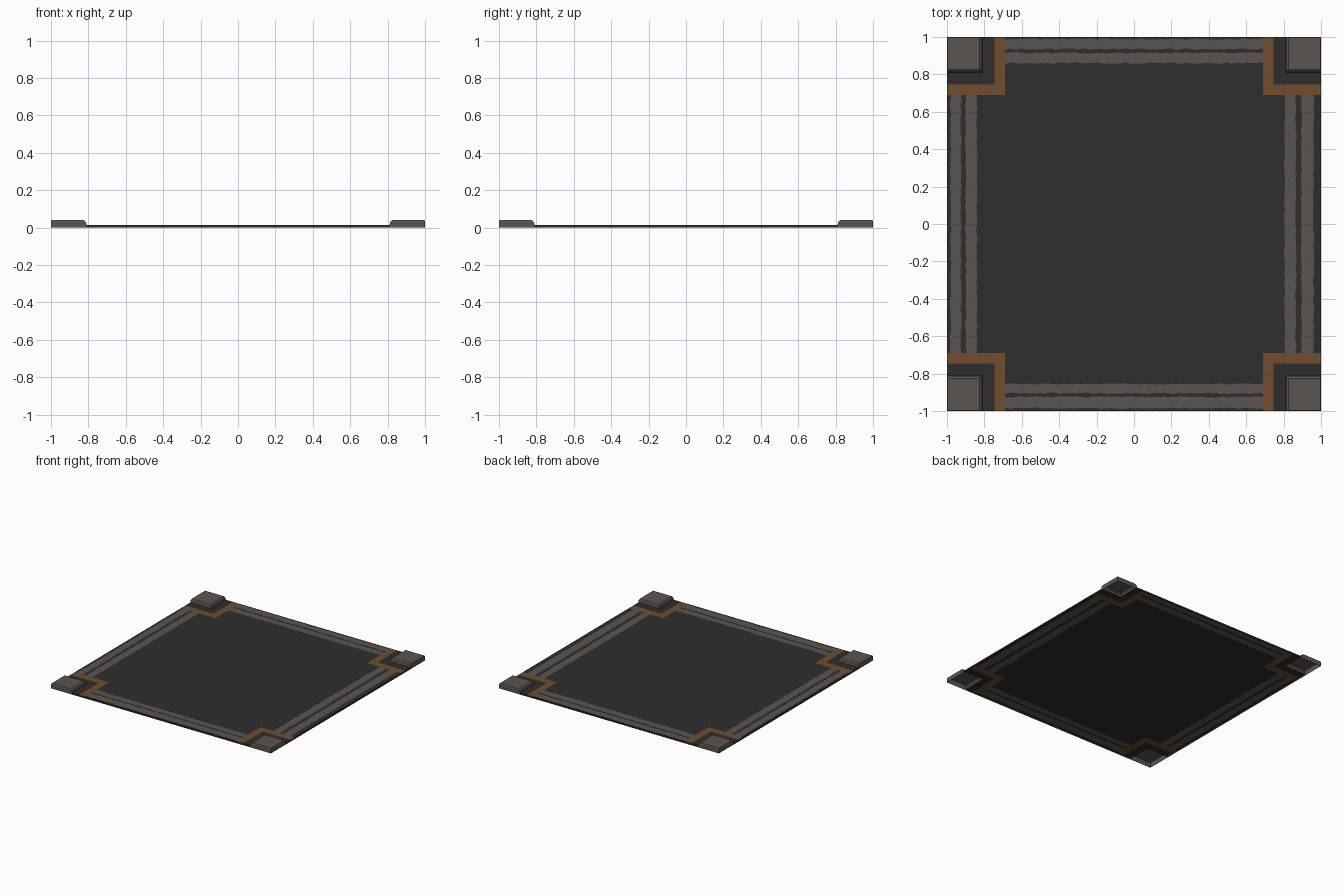
import bpy, bmesh, random

if "Cube" in bpy.data.objects:
    bpy.data.objects.remove(bpy.data.objects["Cube"])

random.seed(4)
TOP = 0.014      # height of the sheet
PAD = 0.81       # inner edge of the corner pads


def material(name, rgb):
    m = bpy.data.materials.new(name)
    m.diffuse_color = (*rgb, 1)
    m.use_nodes = True
    m.node_tree.nodes["Principled BSDF"].inputs["Base Color"].default_value = m.diffuse_color
    return m


dark = material("charcoal", (0.027, 0.027, 0.027))
stone = material("warm grey", (0.108, 0.090, 0.082))
rust = material("rust brown", (0.165, 0.076, 0.026))

# border stripes, as (low, high) ranges across each side
stripes_x = [(-0.98, -0.925), (-0.90, -0.84), (0.805, 0.865), (0.895, 0.96)]
stripes_y = [(-0.985, -0.925), (-0.905, -0.855), (0.86, 0.915), (0.935, 0.988)]
lines_x = {v for s in stripes_x for v in s}
lines_y = {v for s in stripes_y for v in s}


def inside(v, ranges):
    return any(a < v < b for a, b in ranges)


def colour(x, y):
    ax, ay = abs(x), abs(y)
    if (0.69 < ax < 0.745 and ay > 0.69) or (0.69 < ay < 0.745 and ax > 0.69):
        return 2                                   # corner brackets
    if ay < 0.69 and inside(x, stripes_x):
        return 1
    if ax < 0.69 and inside(y, stripes_y):
        return 1
    return 0


def make(name, bm, mats):
    me = bpy.data.meshes.new(name)
    bm.to_mesh(me)
    bm.free()
    for m in mats:
        me.materials.append(m)
    ob = bpy.data.objects.new(name, me)
    bpy.context.collection.objects.link(ob)
    return ob


# thin open sheet with square corner notches, coloured by region
def base_sheet():
    bm = bmesh.new()
    fixed = {s * v for s in (-1, 1) for v in (1, PAD, 0.745, 0.69)}
    steps = {-0.68 + 1.36 * i / 68 for i in range(69)}
    xs = sorted(fixed | steps | lines_x)
    ys = sorted(fixed | steps | lines_y)

    def wobble(v, other, lines):
        return v + random.uniform(-0.004, 0.004) if v in lines and abs(other) < 0.685 else v

    grid = [[bm.verts.new((wobble(x, y, lines_x), wobble(y, x, lines_y), TOP))
             for y in ys] for x in xs]
    for i in range(len(xs) - 1):
        for j in range(len(ys) - 1):
            cx, cy = (xs[i] + xs[i + 1]) / 2, (ys[j] + ys[j + 1]) / 2
            if abs(cx) > PAD and abs(cy) > PAD:
                continue
            f = bm.faces.new((grid[i][j], grid[i + 1][j], grid[i + 1][j + 1], grid[i][j + 1]))
            f.material_index = colour(cx, cy)
    # skirt down to the ground along the outer edges
    for e in [e for e in bm.edges if e.is_boundary]:
        a, b = e.verts
        if not any(abs(a.co[k]) > 0.9999 and abs(b.co[k]) > 0.9999 for k in (0, 1)):
            continue
        low = [bm.verts.new((v.co.x, v.co.y, 0)) for v in (a, b)]
        f = bm.faces.new((a, b, low[1], low[0]))
        f.material_index = e.link_faces[0].material_index
    bmesh.ops.remove_doubles(bm, verts=bm.verts, dist=1e-5)
    bmesh.ops.delete(bm, geom=[v for v in bm.verts if not v.link_faces], context='VERTS')
    bmesh.ops.recalc_face_normals(bm, faces=bm.faces)
    if sum(f.normal.z for f in bm.faces) < 0:
        bmesh.ops.reverse_faces(bm, faces=bm.faces)
    make("base_sheet", bm, (dark, stone, rust))


# hollow raised pad with a chamfered top, open underneath
def corner_pad(name, sx, sy):
    bm = bmesh.new()
    rings = []
    for inner, outer, z in ((PAD, 1, 0), (PAD, 1, TOP), (PAD + 0.004, 1, 0.031), (PAD + 0.015, 0.997, 0.04)):
        zi = max(z, TOP)   # inner walls start on the sheet
        rings.append([bm.verts.new((sx * x, sy * y, zi if (x, y) == (inner, inner) else z))
                      for x, y in ((inner, inner), (outer, inner), (outer, outer), (inner, outer))])
    for n, (a, b) in enumerate(zip(rings, rings[1:])):
        for k in range(4):
            if n == 0 and k in (0, 3):
                continue
            l = (k + 1) % 4
            bm.faces.new((a[k], a[l], b[l], b[k]))
    bm.faces.new(rings[-1])
    bmesh.ops.delete(bm, geom=[v for v in bm.verts if not v.link_faces], context='VERTS')
    bmesh.ops.recalc_face_normals(bm, faces=bm.faces)
    top = max(bm.faces, key=lambda f: f.calc_center_median().z)
    if top.normal.z < 0:
        bmesh.ops.reverse_faces(bm, faces=bm.faces)
    make(name, bm, (stone,))


base_sheet()
for side, sx in (("left", -1), ("right", 1)):
    for end, sy in (("front", -1), ("back", 1)):
        corner_pad(f"corner_pad_{end}_{side}", sx, sy)
